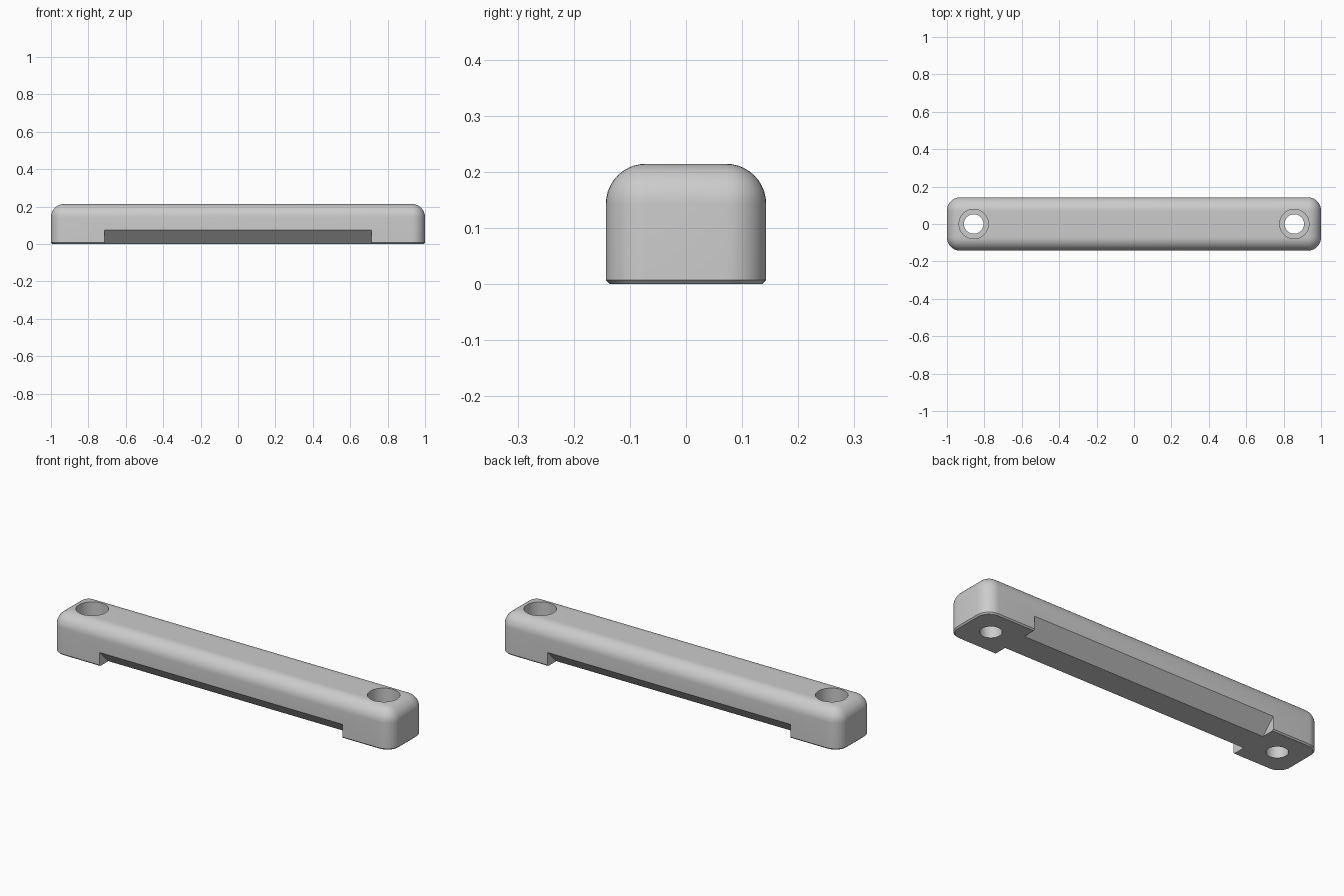
import bpy
import bmesh
import math

cube = bpy.data.objects.get("Cube")
if cube:
    bpy.data.objects.remove(cube, do_unlink=True)

U = 1 / 14                     # design unit: the bar is 28 x 4 x 3 units
LENGTH, WIDTH, HEIGHT = 28 * U, 4 * U, 3 * U
HOLE_X = LENGTH / 2 - 2 * U

grey = bpy.data.materials.new("grey")
grey.use_nodes = True
grey.diffuse_color = (0.6, 0.6, 0.6, 1)
grey.node_tree.nodes["Principled BSDF"].inputs["Base Color"].default_value = (0.6, 0.6, 0.6, 1)


def make_object(name, bm):
    bmesh.ops.recalc_face_normals(bm, faces=bm.faces)
    mesh = bpy.data.meshes.new(name)
    bm.to_mesh(mesh)
    bm.free()
    mesh.materials.append(grey)
    obj = bpy.data.objects.new(name, mesh)
    bpy.context.collection.objects.link(obj)
    return obj


def edges_at_bottom(bm):
    return [e for e in bm.edges if all(v.co.z < 0.001 for v in e.verts)]


def make_body():
    # Box with rounded top and upright edges and a fine bottom chamfer
    bm = bmesh.new()
    bmesh.ops.create_cube(bm, size=1)
    for v in bm.verts:
        v.co.x *= LENGTH
        v.co.y *= WIDTH
        v.co.z = (v.co.z + 0.5) * HEIGHT
    bottom = set(edges_at_bottom(bm))
    bmesh.ops.bevel(bm, geom=[e for e in bm.edges if e not in bottom], offset=U,
                    segments=10, profile=0.5, affect='EDGES')
    bmesh.ops.bevel(bm, geom=edges_at_bottom(bm), offset=0.1 * U,
                    segments=1, profile=0.5, affect='EDGES')
    return make_object("mounting_bar", bm)


def cylinder_cutter(name, x, radius, low, high):
    bm = bmesh.new()
    bmesh.ops.create_cone(bm, cap_ends=True, segments=48, radius1=radius,
                          radius2=radius, depth=high - low)
    bmesh.ops.translate(bm, verts=bm.verts, vec=(x, 0, (low + high) / 2))
    return make_object(name, bm)


def wedge_cutter(name, side):
    # Triangular prism that undercuts one long lower edge at 45 degrees
    bm = bmesh.new()
    inner, outer = WIDTH / 2 - 1.04 * U, WIDTH / 2 + U
    profile = [(inner - U, -U), (outer, -U), (outer, 2.04 * U)]
    verts = [bm.verts.new((-10 * U, side * y, z)) for y, z in profile]
    face = bm.faces.new(verts)
    result = bmesh.ops.extrude_face_region(bm, geom=[face])
    moved = [g for g in result["geom"] if isinstance(g, bmesh.types.BMVert)]
    bmesh.ops.translate(bm, verts=moved, vec=(20 * U, 0, 0))
    return make_object(name, bm)


body = make_body()
cutters = []
for side, label in ((1, "left"), (-1, "right")):
    x = side * HOLE_X
    cutters.append(cylinder_cutter(label + "_screw_hole", x, 0.73 * U, -U, HEIGHT + U))
    cutters.append(cylinder_cutter(label + "_counterbore", x, 1.1 * U, 1.5 * U, HEIGHT + U))
for side, label in ((1, "back"), (-1, "front")):
    cutters.append(wedge_cutter(label + "_undercut", side))

# Cut the holes and undercuts, then discard the cutters
bpy.context.view_layer.objects.active = body
body.select_set(True)
for cutter in cutters:
    cutter.hide_render = True
    mod = body.modifiers.new(cutter.name, 'BOOLEAN')
    mod.operation = 'DIFFERENCE'
    mod.solver = 'EXACT'
    mod.object = cutter
    bpy.ops.object.modifier_apply(modifier=mod.name)
    bpy.data.objects.remove(cutter, do_unlink=True)

bpy.ops.object.shade_smooth_by_angle(angle=math.radians(30))
